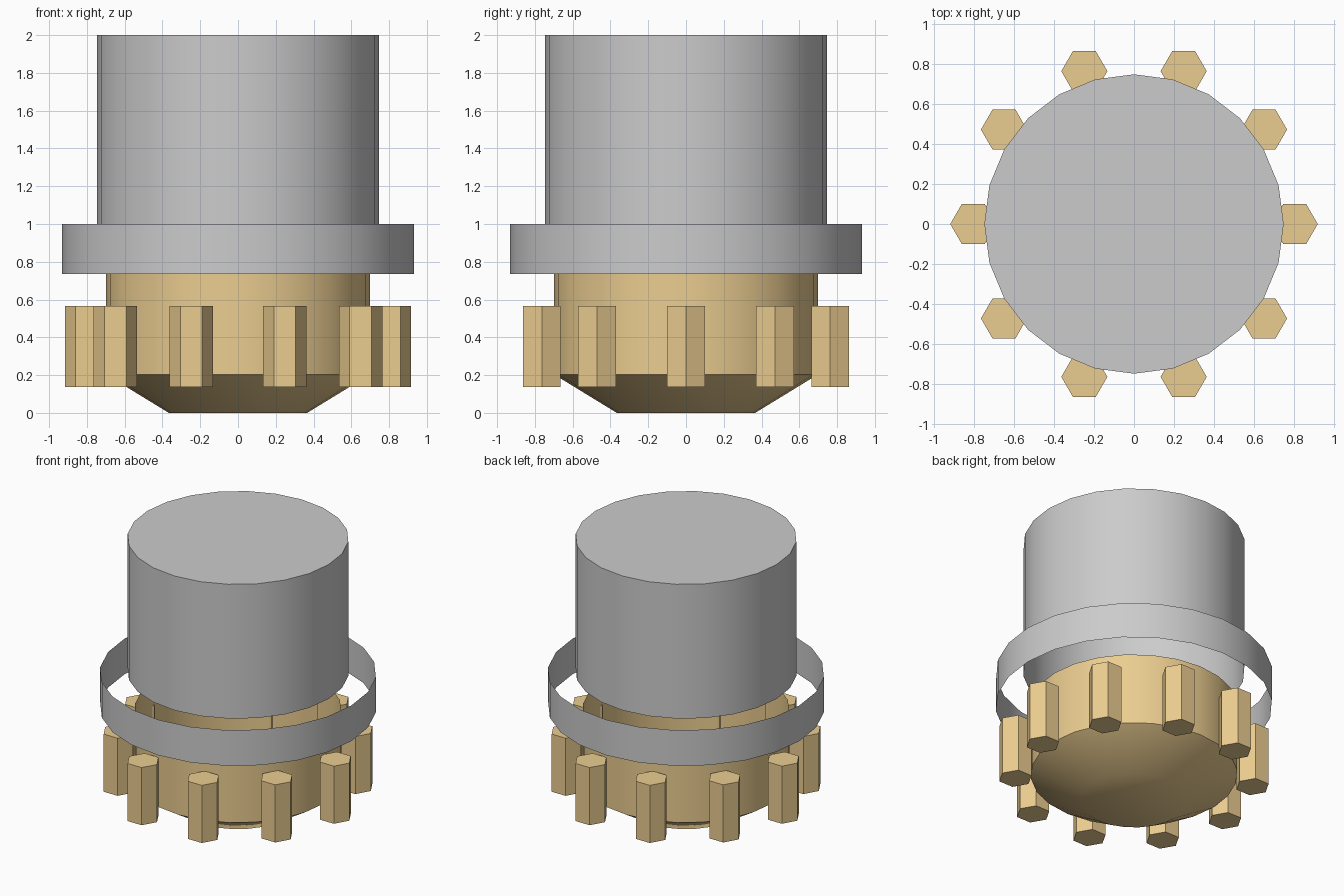
import bpy, bmesh
from math import cos, sin, pi, radians

if "Cube" in bpy.data.objects:
    bpy.data.objects.remove(bpy.data.objects["Cube"])

brass = bpy.data.materials.new("brass")
brass.diffuse_color = (0.83, 0.61, 0.28, 1)
brass.use_nodes = True
brass.node_tree.nodes["Principled BSDF"].inputs["Base Color"].default_value = brass.diffuse_color


def lathe(name, profile, sides=24, center=(0, 0), cap_low=False, cap_high=False, mat=None):
    """Surface of revolution through (radius, z) rings, with optional end caps."""
    bm = bmesh.new()
    rings = []
    for r, z in profile:
        rings.append([bm.verts.new((center[0] + r * cos(2 * pi * i / sides),
                                    center[1] + r * sin(2 * pi * i / sides), z))
                      for i in range(sides)])
    for a, b in zip(rings, rings[1:]):
        for i in range(sides):
            j = (i + 1) % sides
            bm.faces.new((a[i], a[j], b[j], b[i]))
    if cap_low:
        bm.faces.new(rings[0][::-1])
    if cap_high:
        bm.faces.new(rings[-1])
    me = bpy.data.meshes.new(name)
    bm.to_mesh(me)
    bm.free()
    ob = bpy.data.objects.new(name, me)
    bpy.context.collection.objects.link(ob)
    if mat:
        me.materials.append(mat)
    bpy.ops.object.select_all(action='DESELECT')
    ob.select_set(True)
    bpy.context.view_layer.objects.active = ob
    bpy.ops.object.shade_smooth_by_angle(angle=radians(40))
    return ob


# Upper barrel, open underneath
lathe("barrel", [(0.747, 1.0), (0.747, 2.0)], cap_high=True)

# Thin open collar band around the barrel's foot
lathe("collar_band", [(0.933, 0.735), (0.933, 1.0)])

# Lower hub: chamfered base, open at the top
lathe("hub", [(0.366, 0.0), (0.698, 0.203), (0.698, 0.735)], cap_low=True, mat=brass)

# Ten hexagonal grip pegs, all facing the same way
for k in range(10):
    a = 2 * pi * k / 10
    lathe(f"grip_peg_{k + 1}", [(0.115, 0.138), (0.115, 0.567)], sides=6,
          center=(0.802 * cos(a), 0.802 * sin(a)), cap_low=True, cap_high=True, mat=brass)
